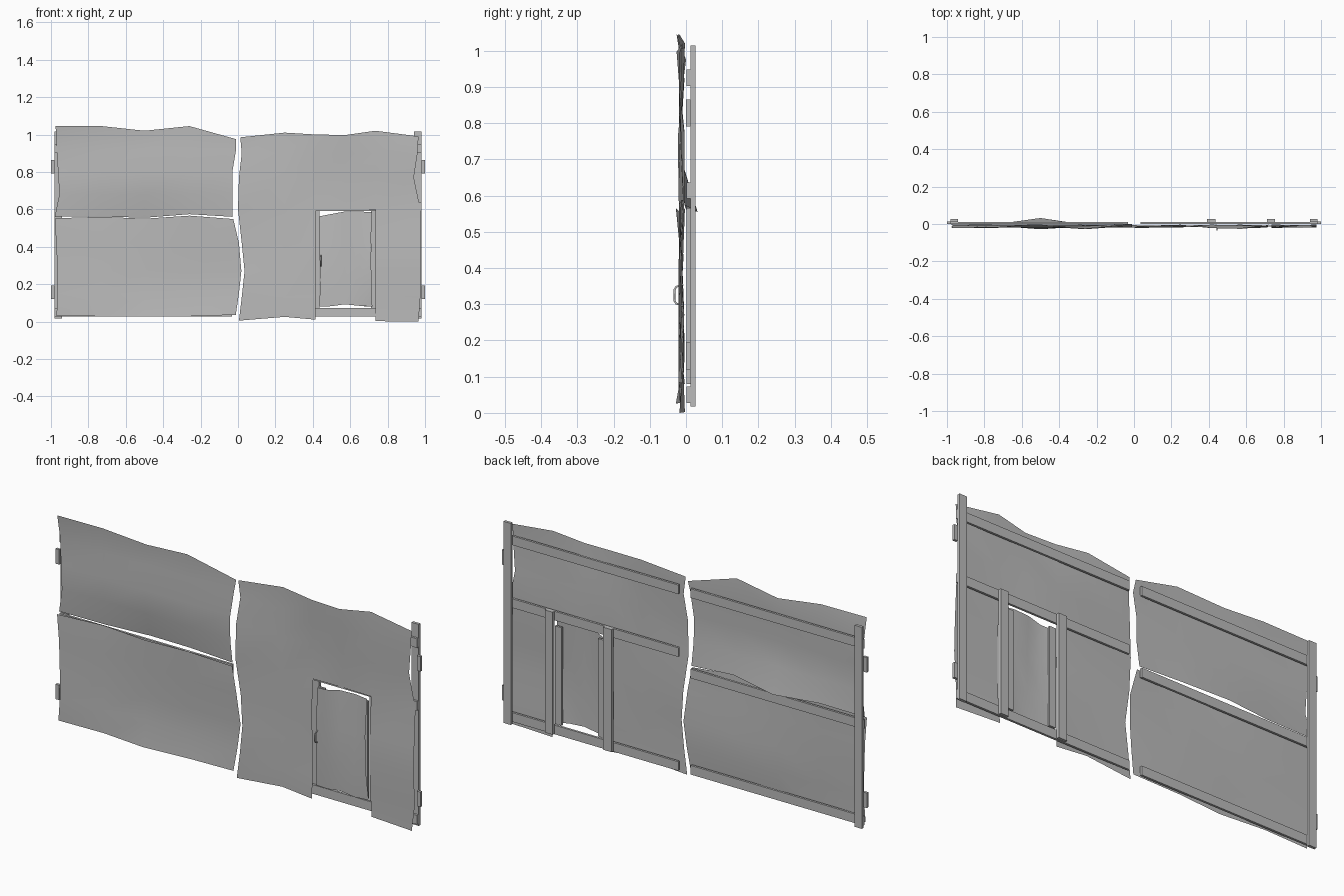
import bpy, bmesh, math, random

if "Cube" in bpy.data.objects:
    bpy.data.objects.remove(bpy.data.objects["Cube"])

random.seed(4)
steel = bpy.data.materials.new("worn grey steel")
steel.diffuse_color = (0.5, 0.5, 0.5, 1)
steel.use_nodes = True
steel.node_tree.nodes["Principled BSDF"].inputs["Base Color"].default_value = steel.diffuse_color


def finish(name, bm):
    mesh = bpy.data.meshes.new(name)
    bm.to_mesh(mesh)
    bm.free()
    mesh.materials.append(steel)
    ob = bpy.data.objects.new(name, mesh)
    bpy.context.collection.objects.link(ob)
    return ob


def box(name, x, y, z):
    """Box from (min, max) ranges."""
    bm = bmesh.new()
    bmesh.ops.create_cube(bm, size=1)
    for v in bm.verts:
        for k, (a, b) in enumerate((x, y, z)):
            v.co[k] = a if v.co[k] < 0 else b
    return finish(name, bm)


def sheet(name, left, cols, right, bottom, rows, top, dents={}, hole=None):
    """Dented sheet: left/right give x per row, bottom/top give z per column."""
    bm = bmesh.new()
    grid = []
    for j in range(len(left)):
        xs = [left[j]] + cols + [right[j]]
        line = []
        for i, x in enumerate(xs):
            z = bottom[i] if j == 0 else top[i] if j == len(left) - 1 else rows[j - 1]
            y = dents.get((i, j), random.uniform(-0.022, -0.003))
            line.append(bm.verts.new((x, y, z)))
        grid.append(line)
    for j in range(len(grid) - 1):
        for i in range(len(grid[0]) - 1):
            if hole and hole(i, j):
                continue
            bm.faces.new((grid[j][i], grid[j][i + 1], grid[j + 1][i + 1], grid[j + 1][i]))
    bmesh.ops.delete(bm, geom=[v for v in bm.verts if not v.link_faces], context='VERTS')
    for f in bm.faces:
        f.smooth = True
    return finish(name, bm)


# Left leaf: two dented sheets with a sprung seam between them
sheet("left_upper_sheet",
      [-0.98, -0.955, -0.962, -0.97, -0.975], [-0.73, -0.5, -0.26],
      [-0.03, -0.03, -0.03, -0.01, -0.01],
      [0.56, 0.562, 0.555, 0.574, 0.56], [0.68, 0.8, 0.92],
      [1.045, 1.045, 1.02, 1.045, 0.975],
      {(0, 0): 0, (1, 0): 0, (2, 0): 0.032, (3, 0): -0.004, (4, 0): 0,
       (0, 4): -0.022, (1, 4): -0.018, (2, 4): -0.003, (3, 4): -0.026, (4, 4): 0})
sheet("left_lower_sheet",
      [-0.97, -0.966, -0.965, -0.972, -0.98], [-0.73, -0.5, -0.26],
      [-0.012, 0.005, 0.018, 0.005, -0.025],
      [0.03, 0.028, 0.026, 0.028, 0.036], [0.15, 0.27, 0.42],
      [0.552, 0.56, 0.55, 0.566, 0.548],
      {(2, 4): -0.012, (1, 4): -0.008, (3, 4): -0.028, (2, 0): -0.028})

# Right leaf: one sheet with the doorway cut out
sheet("right_sheet",
      [0.005, 0.02, 0.035, 0.02, 0.0, 0.005, 0.02, 0.012],
      [0.25, 0.415, 0.575, 0.735],
      [0.965, 0.975, 0.975, 0.975, 0.975, 0.94, 0.96, 0.965],
      [0.005, 0.025, 0.01, 0.01, 0.002, 0.0], [0.13, 0.27, 0.42, 0.6, 0.77, 0.9],
      [0.985, 1.01, 1.0, 0.997, 1.02, 0.99],
      {(2, 7): -0.022, (3, 7): -0.026, (4, 7): -0.01, (5, 7): -0.02},
      hole=lambda i, j: i in (2, 3) and j < 4)

# Small door sheet
sheet("door_sheet",
      [0.435, 0.44, 0.435, 0.437], [0.5, 0.57, 0.65], [0.718, 0.714, 0.709, 0.717],
      [0.08, 0.082, 0.092, 0.084, 0.08], [0.22, 0.4],
      [0.563, 0.575, 0.588, 0.588, 0.585])

# Horizontal rails behind each leaf
RAIL_Y, POST_Y = (0.001, 0.012), (0.012, 0.026)
for side, x, mid in (("left", (-0.98, -0.033), 0.527), ("right", (0.034, 0.98), 0.614)):
    for part, z in (("bottom", 0.05), ("middle", mid), ("top", 0.925)):
        box(f"{side}_{part}_rail", x, RAIL_Y, (z - 0.0225, z + 0.0225))

# Outer posts and hinge lugs
for side, s in (("left", -1), ("right", 1)):
    box(f"{side}_post", sorted((s * 0.942, s * 0.982)), POST_Y, (0.017, 1.015))
    for part, z in (("lower", 0.157), ("upper", 0.828)):
        box(f"{side}_{part}_hinge", sorted((s * 0.98, s * 1.0)), (0.0, 0.013),
            (z - 0.037, z + 0.037))

# Doorway posts and door stiles
for side, post, stile in (("left", (0.39, 0.436), (0.44, 0.475)),
                          ("right", (0.712, 0.755), (0.673, 0.709))):
    box(f"doorway_{side}_post", post, POST_Y, (0.03, 0.637))
    box(f"door_{side}_stile", stile, RAIL_Y, (0.08, 0.565))

# Bent-rod door handle
rod = bpy.data.curves.new("door_handle", 'CURVE')
rod.dimensions = '3D'
rod.bevel_depth = 0.003
rod.bevel_resolution = 1
path = [(-0.008, 0.295), (-0.027, 0.302), (-0.032, 0.31), (-0.032, 0.34),
        (-0.027, 0.348), (-0.008, 0.355)]
spline = rod.splines.new('POLY')
spline.points.add(len(path) - 1)
for p, (y, z) in zip(spline.points, path):
    p.co = (0.443, y, z, 1)
rod.materials.append(steel)
handle = bpy.data.objects.new("door_handle", rod)
bpy.context.collection.objects.link(handle)
